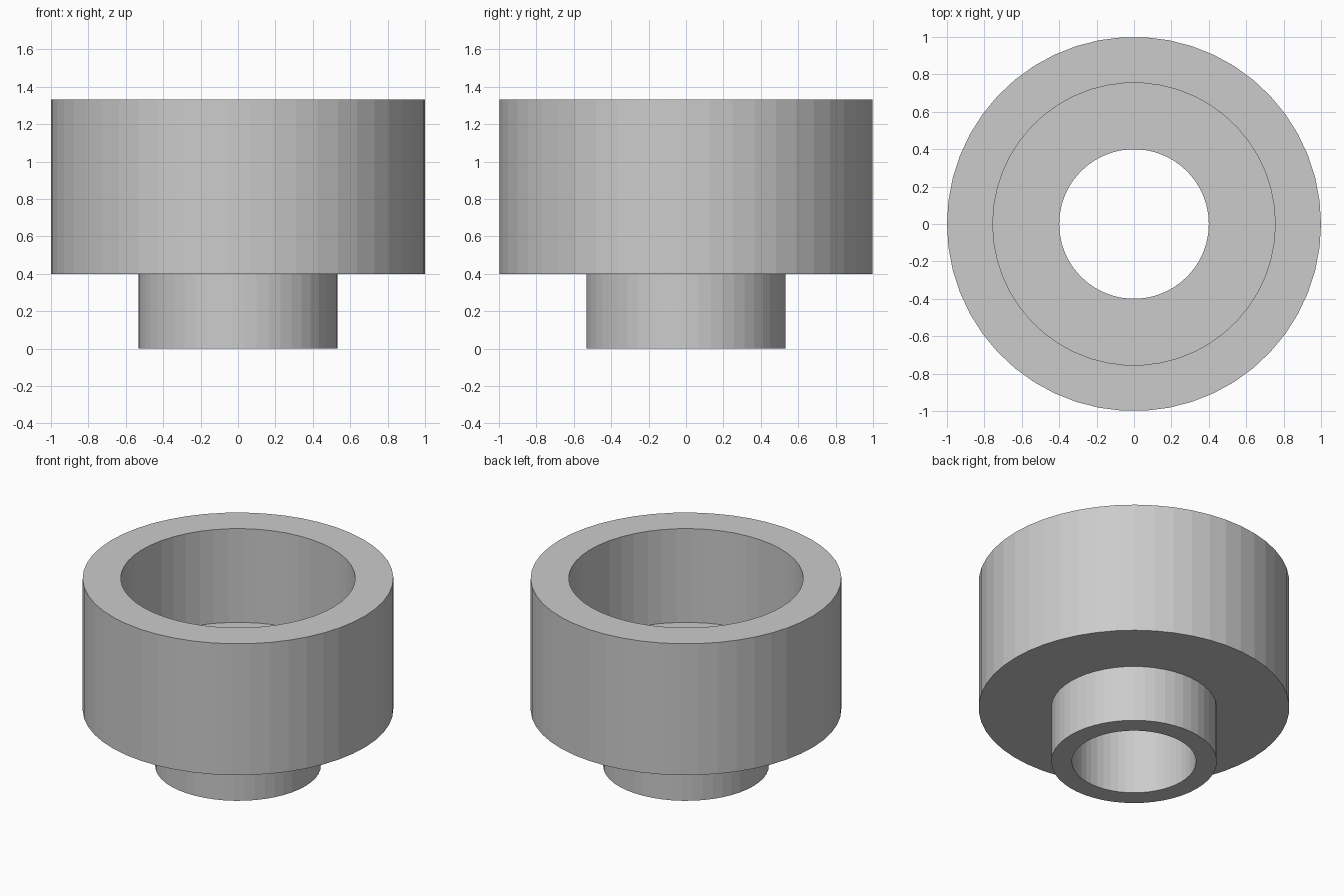
import bpy
import bmesh
from math import cos, sin, tau

cube = bpy.data.objects.get("Cube")
if cube:
    bpy.data.objects.remove(cube, do_unlink=True)

SIDES = 50

# Single flat colour
grey = bpy.data.materials.new("plain grey")
grey.use_nodes = True
colour = (0.6, 0.6, 0.6, 1)
grey.diffuse_color = colour
grey.node_tree.nodes["Principled BSDF"].inputs["Base Color"].default_value = colour


def lathe(name, profile):
    """Turn a closed (radius, height) outline around z into a faceted ring."""
    bm = bmesh.new()
    rings = [[bm.verts.new((r * cos(tau * i / SIDES), r * sin(tau * i / SIDES), z))
              for i in range(SIDES)] for r, z in profile]
    for k, lower in enumerate(rings):
        upper = rings[(k + 1) % len(rings)]
        for i in range(SIDES):
            j = (i + 1) % SIDES
            bm.faces.new((lower[i], lower[j], upper[j], upper[i]))
    bmesh.ops.recalc_face_normals(bm, faces=bm.faces)
    mesh = bpy.data.meshes.new(name)
    bm.to_mesh(mesh)
    bm.free()
    mesh.materials.append(grey)
    obj = bpy.data.objects.new(name, mesh)
    bpy.context.collection.objects.link(obj)
    return obj


# Wide cup on a narrow neck, with a stepped bore right through
lathe("stepped_bushing", [
    (0.4, 0), (0.533, 0),              # neck foot
    (0.533, 0.4), (1, 0.4),            # shoulder underside
    (1, 1.333), (0.755, 1.333),        # rim
    (0.755, 0.667), (0.4, 0.667),      # cup wall and floor
])
